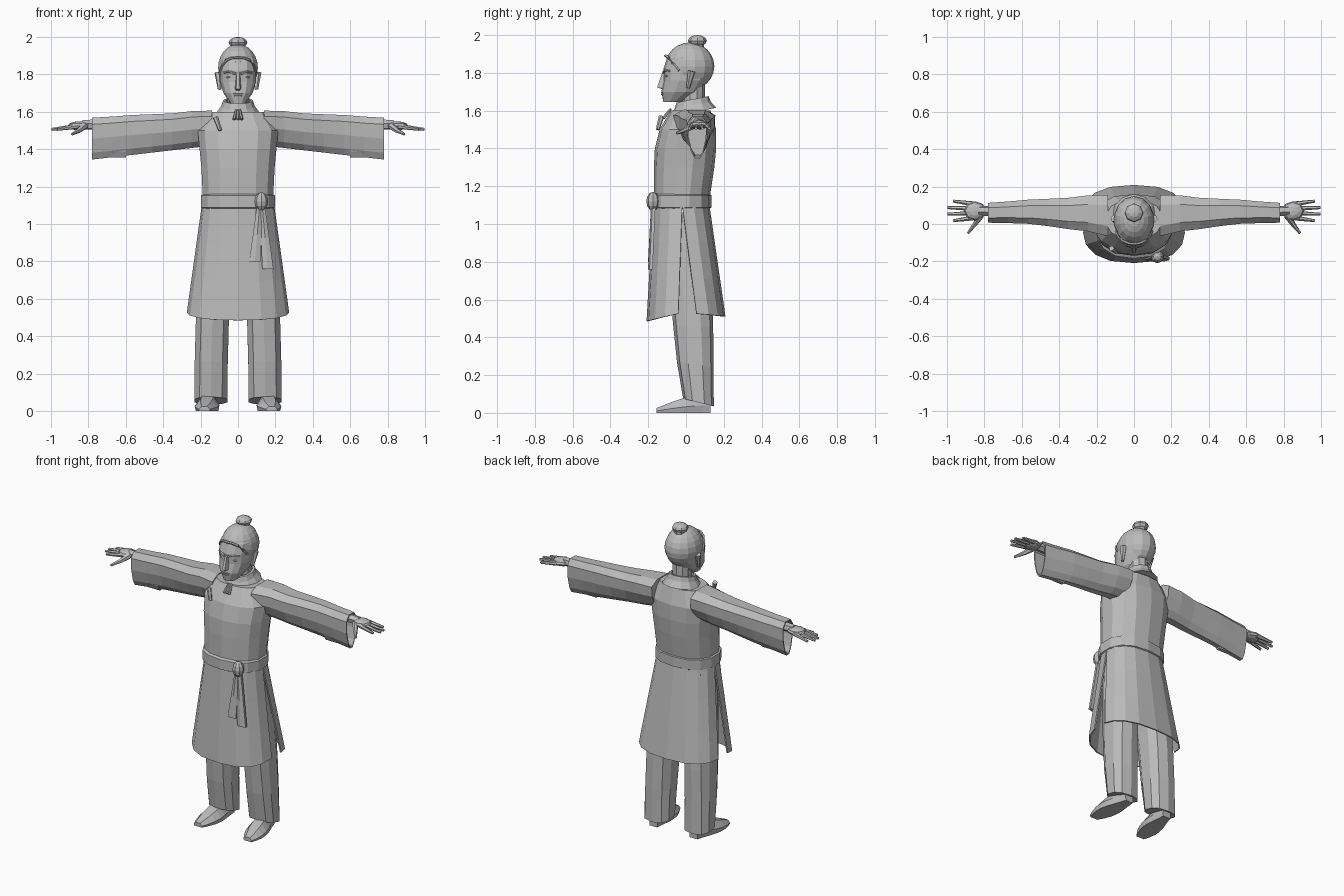
import bpy, bmesh, math
from mathutils import Vector
from math import sin, cos, pi, tau

default_cube = bpy.data.objects.get("Cube")
if default_cube:
    bpy.data.objects.remove(default_cube)

light_grey = (0.5, 0.5, 0.5, 1)
clay = bpy.data.materials.new("light_grey")
clay.use_nodes = True
clay.diffuse_color = light_grey
clay.node_tree.nodes["Principled BSDF"].inputs["Base Color"].default_value = light_grey


def lerp(start, end, t):
    return start + (end - start) * t


def steps(count):
    return [k / (count - 1) for k in range(count)]


def bend(value, power):
    return math.copysign(abs(value) ** power, value)


def finish(name, bm):
    bmesh.ops.recalc_face_normals(bm, faces=bm.faces)
    mesh = bpy.data.meshes.new(name)
    bm.to_mesh(mesh)
    bm.free()
    mesh.materials.append(clay)
    part = bpy.data.objects.new(name, mesh)
    bpy.context.collection.objects.link(part)
    return part


def loft(name, rings, closed=True):
    """Skin a list of equal-length point rings, capping closed ones."""
    bm = bmesh.new()
    rows = [[bm.verts.new(point) for point in ring] for ring in rings]
    count = len(rows[0])
    for low, high in zip(rows, rows[1:]):
        for i in range(count if closed else count - 1):
            j = (i + 1) % count
            bm.faces.new((low[i], low[j], high[j], high[i]))
    if closed:
        bm.faces.new(rows[0])
        bm.faces.new(rows[-1])
    return finish(name, bm)


def section(z, half, front, back, x=0, sides=14, square=0.85, tilt=0):
    """Rounded level section from its half width and depth limits."""
    middle, radius = (front + back) / 2, (back - front) / 2
    points = []
    for i in range(sides):
        angle = tau * i / sides
        depth = -radius * bend(cos(angle), square)
        points.append((x + half * bend(sin(angle), square), middle + depth, z + tilt * depth))
    return points


def tube(name, path, thick, tip, sides=6):
    """Limb along a path, tapering from thick to tip."""
    rings = []
    for k, point in enumerate(path):
        along = Vector(path[min(k + 1, len(path) - 1)]) - Vector(path[max(k - 1, 0)])
        across = along.orthogonal().normalized()
        other = along.normalized().cross(across)
        radius = lerp(thick, tip, k / (len(path) - 1))
        rings.append([Vector(point) + radius * (cos(tau * i / sides) * across + sin(tau * i / sides) * other)
                      for i in range(sides)])
    loft(name, rings)


def ball(centre, size, segments=8):
    """Faceted ellipsoid mesh."""
    bm = bmesh.new()
    bmesh.ops.create_uvsphere(bm, u_segments=segments, v_segments=segments - 2, radius=1)
    for vert in bm.verts:
        vert.co = Vector(centre) + vert.co * Vector(size)
    return bm


# Coat body
loft("coat_body", [
    section(z=1.1, half=0.19, front=-0.17, back=0.12),
    section(z=1.3, half=0.2, front=-0.17, back=0.15),
    section(z=1.4, half=0.21, front=-0.165, back=0.16),
    section(z=1.5, half=0.22, front=-0.14, back=0.16),
    section(z=1.6, half=0.15, front=-0.08, back=0.13)])

# Belt
belt = []
for level in (-1, -0.8, 0.8, 1):
    swell = 0.015 if abs(level) < 1 else 0
    belt.append(section(z=1.12 + 0.04 * level, half=0.187 + swell, front=-0.17 - swell, back=0.12 + swell))
loft("belt", belt)


# Skirt panels, split at the sides
def panel(name, waist_depth, hem_depth, hem_edge, drop):
    rows = []
    for t in steps(4):
        half, depth = lerp(0.19, 0.27, t), lerp(waist_depth, hem_depth, t)
        row = []
        for u in steps(9):
            angle = pi * (u - 0.5)
            middle = max(cos(angle), 0)
            row.append((half * bend(sin(angle), 0.8), lerp(-0.02, hem_edge, t) + depth * middle ** 0.9,
                        lerp(1.1, 0.525, t) - drop * t * middle))
        rows.append(row)
    cloth = loft(name, rows, closed=False).modifiers.new("cloth", "SOLIDIFY")
    cloth.thickness = 0.008
    cloth.offset = 0


panel("skirt_front", waist_depth=-0.15, hem_depth=-0.165, hem_edge=-0.04, drop=0.04)
panel("skirt_back", waist_depth=0.14, hem_depth=0.15, hem_edge=0.055, drop=0.015)


# Belt knot and hanging sash ends
def sash_end(name, top_x, end_x, end_z):
    rings = []
    for t in steps(3):
        x, y, z = lerp(top_x, end_x, t), lerp(-0.17, -0.185, t), lerp(1.09, end_z, t)
        width, thick = lerp(0.015, 0.03, t), 0.008
        rings.append([(x - width, y - thick, z), (x, y - 2 * thick, z), (x + width, y - thick, z),
                      (x + width, y + thick, z), (x - width, y + thick, z)])
    loft(name, rings)


finish("sash_knot", ball((0.125, -0.175, 1.12), (0.036, 0.035, 0.05)))
sash_end("sash_end_inner", top_x=0.115, end_x=0.09, end_z=0.8)
sash_end("sash_end_outer", top_x=0.13, end_x=0.16, end_z=0.76)

# Collar and neck
loft("collar", [section(z, half, front=0.03 - half, back=0.04 + half, sides=12, square=1, tilt=0.2)
                for z, half in ((1.59, 0.12), (1.63, 0.09), (1.66, 0.08), (1.66, 0.065), (1.62, 0.065))])
loft("neck", [section(z, half=0.06, front=-0.02, back=0.1, sides=10, square=1) for z in (1.58, 1.74)])

# Chest toggle and collar tassels
tube("chest_toggle", [(-0.12, -0.13, 1.57), (-0.095, -0.15, 1.5)], thick=0.015, tip=0.01)
for x in (-0.02, 0, 0.02):
    tube("collar_tassel", [(x / 2, -0.08, 1.61), (x, -0.12, 1.56)], thick=0.006, tip=0.009)

# Head
loft("head", [
    section(z=1.645, half=0.04, front=-0.12, back=-0.03),
    section(z=1.7, half=0.08, front=-0.13, back=0.07),
    section(z=1.76, half=0.098, front=-0.118, back=0.11),
    section(z=1.82, half=0.1, front=-0.12, back=0.13),
    section(z=1.88, half=0.098, front=-0.1, back=0.13),
    section(z=1.94, half=0.05, front=-0.04, back=0.07)])

# Nose and lips
loft("nose", [[(-width, -0.1, z), (-width / 2, tip, z), (width / 2, tip, z), (width, -0.1, z)]
              for z, width, tip in ((1.715, 0.018, -0.13), (1.723, 0.02, -0.153), (1.81, 0.013, -0.123))])
for z, width in ((1.698, 0.03), (1.686, 0.024)):
    finish("lip", ball((0, -0.12, z), (width, 0.012, 0.006)))

# Hair, trimmed along a slanted hairline with a raised front edge
hair = ball((0, 0.02, 1.835), (0.109, 0.13, 0.126), segments=14)
cut = bmesh.ops.bisect_plane(hair, geom=hair.verts[:] + hair.edges[:] + hair.faces[:], clear_inner=True,
                             plane_co=(0, -0.105, 1.87), plane_no=(0, 0.66, 0.75))
bmesh.ops.edgeloop_fill(hair, edges=[e for e in cut["geom_cut"] if isinstance(e, bmesh.types.BMEdge)])
finish("hair", hair)
hairline = []
for t in steps(9):
    angle = lerp(-1.3, 1.3, t)
    hairline.append((0.1 * sin(angle), -0.108 * cos(angle) ** 0.8, 1.89 - 0.09 * sin(angle) ** 4))
tube("hair_front_edge", hairline, thick=0.008, tip=0.008)

# Topknot
tube("topknot_band", [(0, 0.06, 1.92), (0, 0.06, 1.96)], thick=0.036, tip=0.036, sides=8)
finish("topknot", ball((0, 0.06, 1.97), (0.05, 0.05, 0.03)))


# Sleeve section across the arm, narrower towards the bottom
def sleeve_ring(x, top, low, front, back):
    points = []
    for i in range(10):
        angle = tau * (i + 0.5) / 10
        rise = bend(cos(angle), 0.8)
        across = bend(sin(angle), 0.8) * (0.85 + 0.3 * rise)
        points.append((x, lerp(front, back, 0.5 + across / 2), lerp(low, top, 0.5 + rise / 2)))
    return points


for s, side in ((1, "left_"), (-1, "right_")):
    # Wide open sleeve with a hollow cuff
    sleeve = []
    for k, t in enumerate(steps(7)):
        fold = 0.005 * sin(2 * k) * (1 - t)
        sleeve.append(sleeve_ring(s * lerp(0.14, 0.78, t), top=lerp(1.61, 1.573, t) + fold,
                                  low=lerp(1.415, 1.34, t), front=-0.08 * (1 - t) ** 2 + fold,
                                  back=lerp(0.17, 0.12, t) + fold))
    for x in (0.78, 0.6):
        sleeve.append(sleeve_ring(s * x, top=1.565, low=1.35, front=0.008, back=0.112))
    loft(side + "sleeve", sleeve)

    # Hand
    tube(side + "wrist", [(s * 0.58, 0.07, 1.535), (s * 0.83, 0.07, 1.53)], thick=0.036, tip=0.026)
    finish(side + "palm", ball((s * 0.85, 0.07, 1.525), (0.06, 0.052, 0.024)))
    for i in range(4):
        spread = i - 1.5
        reach = 1 - 0.015 * spread ** 2
        tube(side + "finger", [(s * 0.86, 0.07 + 0.025 * spread, 1.522),
                               (s * reach, 0.07 + 0.035 * spread, 1.506)], thick=0.014, tip=0.008)
    tube(side + "thumb", [(s * 0.82, 0.045, 1.525), (s * 0.85, 0, 1.5), (s * 0.888, -0.05, 1.48)],
         thick=0.02, tip=0.007)

    # Trouser leg
    loft(side + "trouser_leg", [
        section(z=lerp(0.055, 1.06, t), half=0.092, x=s * (0.145 - 0.045 * t * t), front=-0.015 - 0.1 * t ** 0.7,
                back=0.147 - 0.05 * t ** 3, sides=10, square=0.8, tilt=-0.25 * (1 - t) ** 4)
        for t in steps(6)])

    # Shoe, toes turned out slightly
    shoe = []
    for t in steps(8):
        width, height = 0.03 + 0.035 * sin(pi * t ** 1.3), 0.025 + 0.075 * cos(pi * t / 2)
        shoe.append([(s * (lerp(0.145, 0.18, t) + u * width), lerp(0.13, -0.157, t), v * height)
                     for u, v in ((-0.9, 0), (-1, 0.4), (-0.5, 1), (0.5, 1), (1, 0.4), (0.9, 0))])
    loft(side + "shoe", shoe)

    # Ear, brow and eye
    tube(side + "ear", [(s * 0.098, 0.01, 1.72), (s * 0.106, 0.03, 1.81)], thick=0.01, tip=0.02)
    tube(side + "brow", [(s * 0.014, -0.118, 1.803), (s * 0.045, -0.112, 1.815), (s * 0.075, -0.088, 1.81)],
         thick=0.008, tip=0.005)
    finish(side + "eye", ball((s * 0.042, -0.102, 1.784), (0.022, 0.01, 0.006)))
